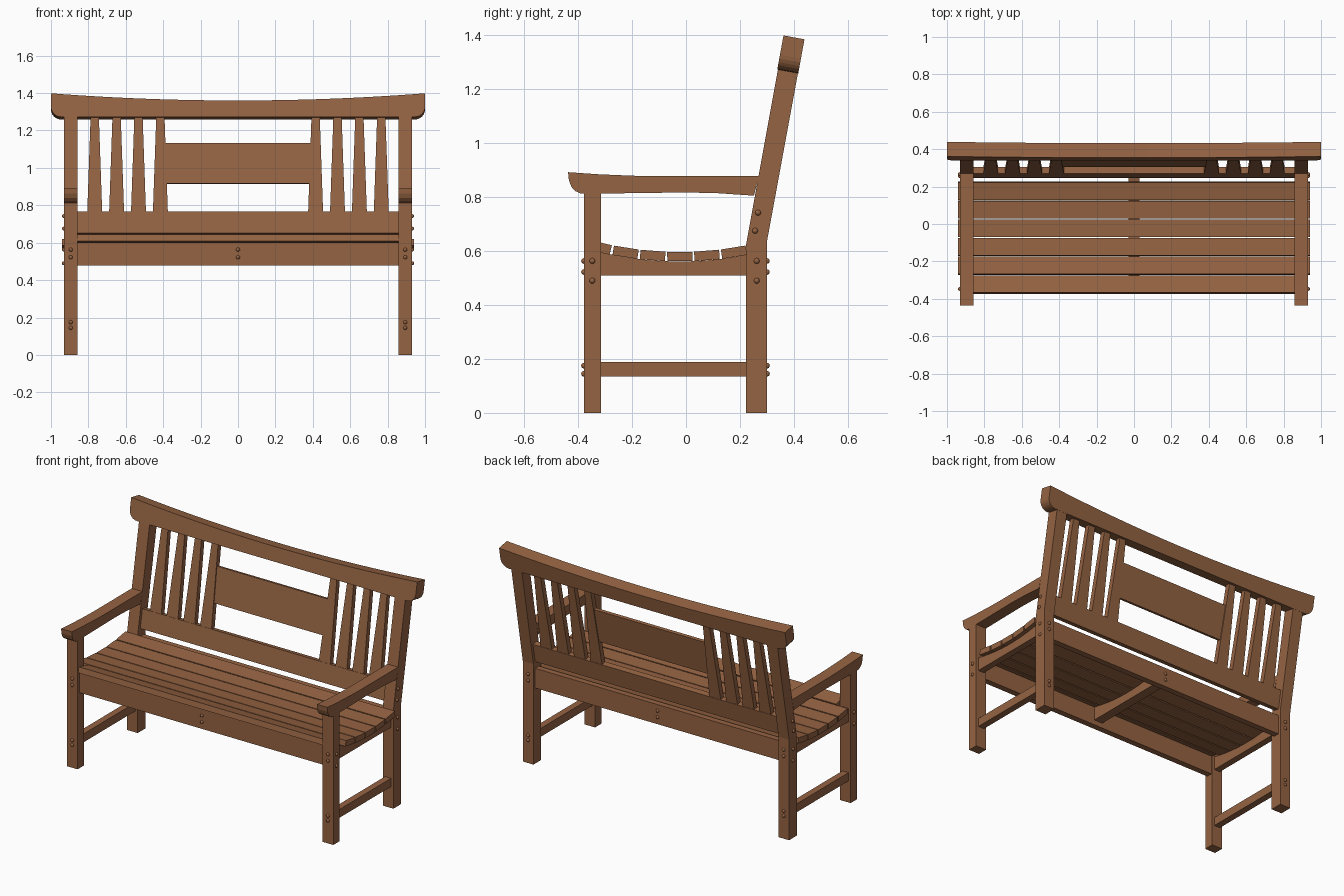
import bpy, bmesh, math
from mathutils import Vector, Matrix

if "Cube" in bpy.data.objects:
    bpy.data.objects.remove(bpy.data.objects["Cube"])

wood = bpy.data.materials.new("wood")
wood.diffuse_color = (0.30, 0.125, 0.055, 1)
wood.use_nodes = True
wood.node_tree.nodes["Principled BSDF"].inputs["Base Color"].default_value = wood.diffuse_color

LEAN = math.atan(0.1835)
S, C = math.sin(LEAN), math.cos(LEAN)
X0, X1 = 0.857, 0.931          # leg inner and outer faces


def finish(name, bm, mirror=False):
    bmesh.ops.recalc_face_normals(bm, faces=bm.faces)
    me = bpy.data.meshes.new(name)
    bm.to_mesh(me)
    bm.free()
    ob = bpy.data.objects.new(name, me)
    bpy.context.collection.objects.link(ob)
    me.materials.append(wood)
    if mirror:
        ob.modifiers.new("mirror", 'MIRROR').use_axis = (True, False, False)
    return ob


def prism(name, pts, a, b, place, mirror=False):
    """Extrude a 2D outline from depth a to depth b; place maps (p, q, depth) to space."""
    bm = bmesh.new()
    lo = [bm.verts.new(place(p, q, a)) for p, q in pts]
    hi = [bm.verts.new(place(p, q, b)) for p, q in pts]
    bm.faces.new(lo)
    bm.faces.new(hi)
    n = len(pts)
    for i in range(n):
        j = (i + 1) % n
        bm.faces.new((lo[i], lo[j], hi[j], hi[i]))
    return finish(name, bm, mirror)


def side(p, q, d):             # outline in y/z, extruded along x
    return Vector((d, p, q))


def back(p, q, d):             # outline in the leaning back plane, extruded through it
    return Vector((p, 0.262 + q * S + d * C, 0.63 + q * C - d * S))


def rect(p0, q0, p1, q1):
    return [(p0, q0), (p1, q0), (p1, q1), (p0, q1)]


def seat_z(y):                 # dished seat surface
    return 0.597 + 0.4 * (y + 0.024) ** 2


def bearer(y0, y1):            # support with a dished top edge
    ys = [y1 + (y0 - y1) * i / 10 for i in range(11)]
    return [(y0, 0.51), (y1, 0.51)] + [(y, seat_z(y) - 0.036) for y in ys]


# Legs
prism("front_leg", rect(-0.378, 0, -0.315, 0.82), X0, X1, side, True)
prism("back_leg", [(0.222, 0), (0.30, 0), (0.30, 0.635), (0.416, 1.265),
                   (0.342, 1.28), (0.222, 0.62)], X0, X1, side, True)

# Armrests with a scrolled front
prism("armrest", [(-0.437, 0.892), (-0.434, 0.862), (-0.425, 0.838), (-0.41, 0.822), (-0.39, 0.813),
                  (-0.3, 0.813), (0.0, 0.817), (0.12, 0.814), (0.252, 0.805), (0.27, 0.877),
                  (-0.1, 0.877), (-0.2, 0.879), (-0.32, 0.884)], X0, X1, side, True)

# End frames
prism("side_rail", bearer(-0.315, 0.222), 0.873, 0.915, side, True)
prism("lower_stretcher", rect(-0.315, 0.135, 0.222, 0.188), 0.873, 0.915, side, True)

# Aprons and middle support
prism("front_apron", rect(-0.36, 0.478, -0.322, 0.602), -X0, X0, side)
prism("back_apron", rect(0.245, 0.478, 0.283, 0.602), -X0, X0, side)
prism("middle_support", bearer(-0.322, 0.245), -0.03, 0.03, side)

# Seat slats following the dish, front one fitted between the legs
for i in range(6):
    y = -0.320 + 0.099 * i
    t = Vector((1, 0.8 * (y + 0.024))).normalized() * 0.0465
    n = Vector((-t.y, t.x)).normalized() * -0.035
    c = Vector((y, seat_z(y)))
    half = X0 if i == 0 else 0.942
    prism("seat_slat", [c - t, c + t, c + t + n, c - t + n], -half, half, side)

# Backrest: curved top rail with rounded lower ends
top = [(1 - i / 12, 0.735 + 0.039 * (1 - i / 12) ** 2) for i in range(25)]
corner = [(0.945 + 0.055 * math.sin(a), 0.701 - 0.055 * math.cos(a))
          for a in (math.radians(15 * k) for k in range(7))]
prism("top_rail", top + [(-x, u) for x, u in reversed(corner)] + corner, -0.041, 0.038, back)
prism("lower_back_rail", rect(-X0, 0.018, X0, 0.137), -0.018, 0.018, back)
prism("back_panel", rect(-0.4, 0.29, 0.4, 0.51), -0.01, 0.01, back)
for x in (0.415, 0.532, 0.649, 0.766):
    prism("back_slat", [(x - 0.04, 0.13), (x + 0.04, 0.13), (x + 0.022, 0.655), (x - 0.022, 0.655)],
          -0.016, 0.016, back, True)


# Domed bolt heads
def bolts(name, spots, mirror):
    bm = bmesh.new()
    for pos in spots:
        bmesh.ops.create_uvsphere(bm, u_segments=12, v_segments=8, radius=0.0105,
                                  matrix=Matrix.Translation(pos))
    ob = finish(name, bm, mirror)
    ob.data.shade_smooth()


XC = (X0 + X1) / 2
spots = [(XC, y, z) for y in (-0.378, 0.30) for z in (0.563, 0.522, 0.175, 0.145)]
spots += [(X1, y, z) for y in (-0.347, 0.262) for z in (0.563, 0.49)]
spots += [(X1, 0.267, 0.742), (X1, 0.256, 0.675)]
bolts("leg_bolts", spots, True)
bolts("apron_bolts", [(0, y, z) for y in (-0.36, 0.283) for z in (0.563, 0.522)], False)
